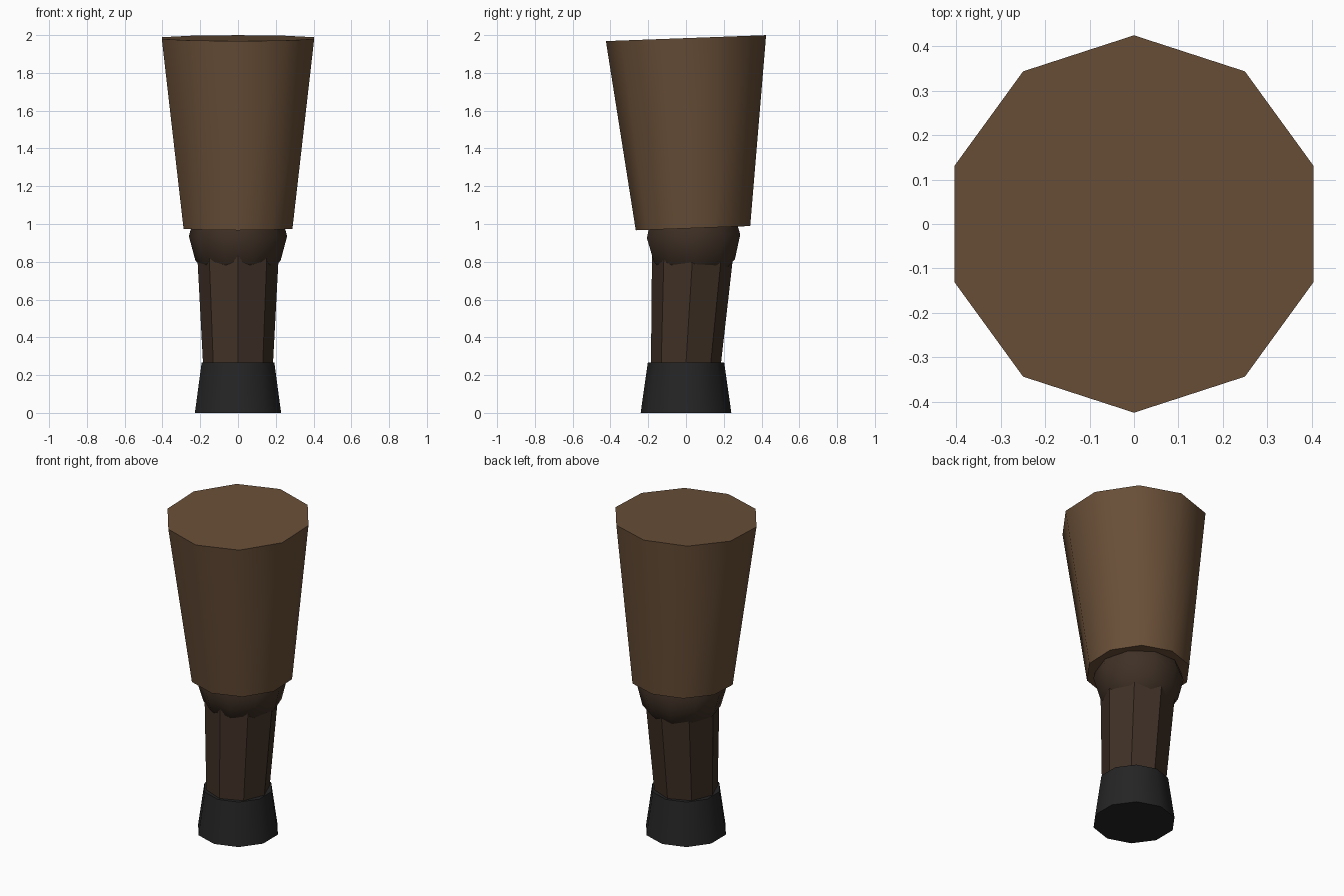
import bpy, bmesh, math
from mathutils import Matrix

cube = bpy.data.objects.get("Cube")
if cube:
    bpy.data.objects.remove(cube)

TILT = 0.037  # slope of the upper parts, rising towards the back


def material(name, rgb):
    mat = bpy.data.materials.new(name)
    mat.use_nodes = True
    colour = (*rgb, 1)
    mat.diffuse_color = colour
    bsdf = mat.node_tree.nodes["Principled BSDF"]
    bsdf.inputs["Base Color"].default_value = colour
    bsdf.inputs["Roughness"].default_value = 0.9
    return mat


def finish(name, bm, mat):
    bmesh.ops.recalc_face_normals(bm, faces=bm.faces)
    mesh = bpy.data.meshes.new(name)
    bm.to_mesh(mesh)
    bm.free()
    mesh.materials.append(mat)
    obj = bpy.data.objects.new(name, mesh)
    bpy.context.collection.objects.link(obj)
    bpy.ops.object.select_all(action='DESELECT')
    obj.select_set(True)
    bpy.context.view_layer.objects.active = obj
    bpy.ops.object.shade_smooth_by_angle(angle=math.radians(40))
    return obj


def tapered(name, sides, rings, mat):
    """Capped prism through rings of (z, centre y, radius, slope)."""
    bm = bmesh.new()
    loops = []
    for z, cy, r, slope in rings:
        angles = [math.pi / 2 + math.tau * i / sides for i in range(sides)]
        loops.append([bm.verts.new((r * math.cos(a), cy + r * math.sin(a),
                                    z + slope * r * math.sin(a))) for a in angles])
    for low, high in zip(loops, loops[1:]):
        for i in range(sides):
            j = (i + 1) % sides
            bm.faces.new((low[i], low[j], high[j], high[i]))
    bm.faces.new(loops[0])
    bm.faces.new(loops[-1])
    return finish(name, bm, mat)


brown = material("brown cloth", (0.141, 0.078, 0.039))
dark_brown = material("dark brown wood", (0.05, 0.03, 0.019))
black = material("black rubber", (0.018, 0.018, 0.018))

# Foot, shin and thigh
tapered("foot_cap", 10, [(0, 0, 0.24, 0), (0.268, 0, 0.202, 0)], black)
tapered("shin", 8, [(0.2, -0.004, 0.182, 0), (0.86, 0.037, 0.217, TILT)], dark_brown)
tapered("thigh", 10, [(0.978, 0.037, 0.303, TILT), (1.984, 0, 0.424, TILT)], brown)

# Knee ball, half hidden under the thigh
ball = bmesh.new()
bmesh.ops.create_uvsphere(
    ball, u_segments=10, v_segments=6, radius=0.26,
    matrix=Matrix.Translation((0, 0.04, 0.935)) @ Matrix.Rotation(TILT, 4, 'X')
    @ Matrix.Rotation(math.pi / 2, 4, 'Z'))
finish("knee", ball, dark_brown)
